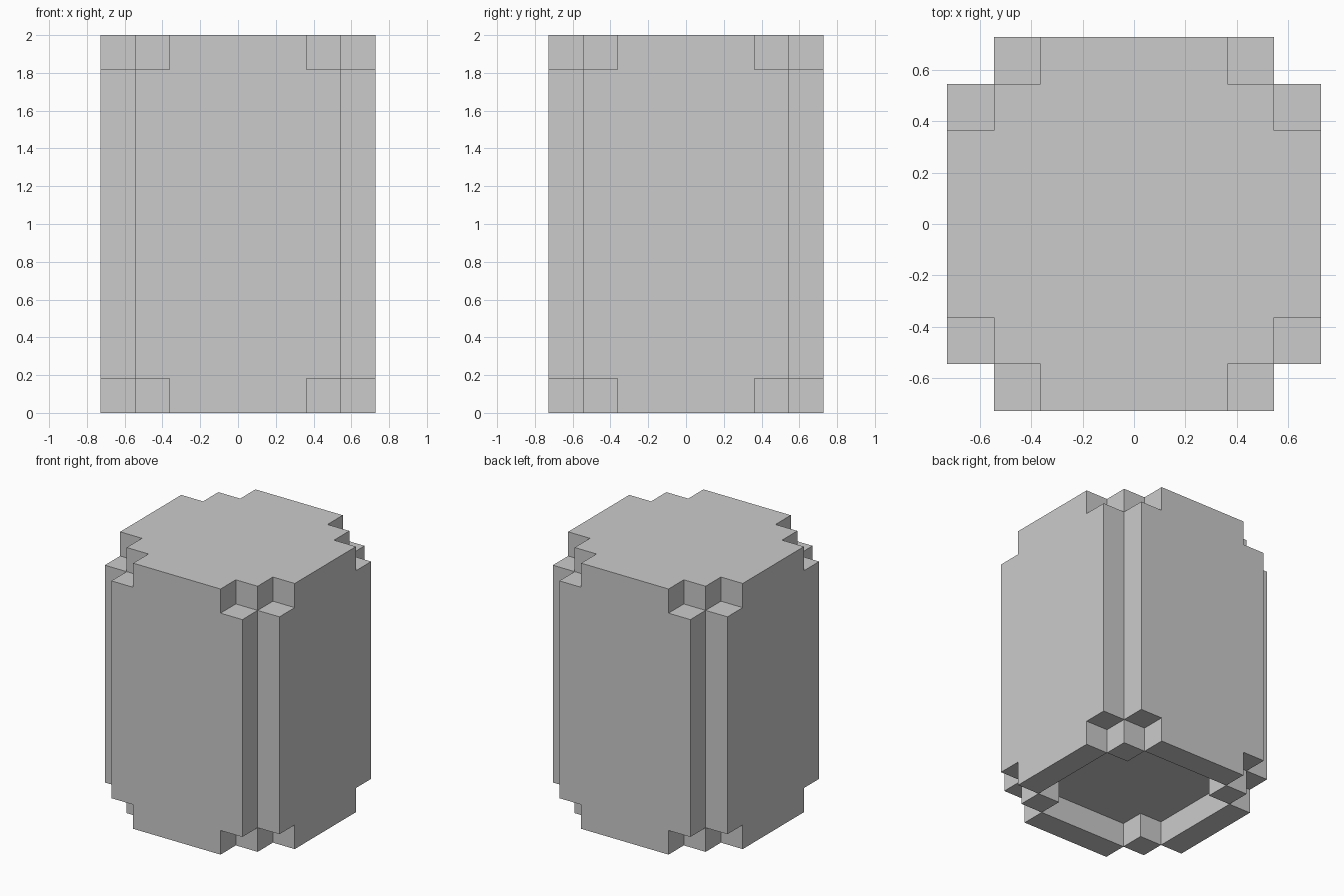
import bpy, bmesh, math
from mathutils import Vector

if "Cube" in bpy.data.objects:
    bpy.data.objects.remove(bpy.data.objects["Cube"])

U = 2 / 11            # block unit: the model is 8 x 8 x 11 units
HALF, HEIGHT = 4, 11


def stepped(a, b, steps):
    """True when cell (a, b), measured outward from the centre, is inside a stepped outline."""
    return any(a < w and b < d for w, d in steps)


BODY = [(4, 3), (3, 4)]             # square with one notch per corner
CAP = [(4, 2), (3, 3), (2, 4)]      # square with two steps per corner
HOLLOW = [(3, 2), (2, 3)]           # recess under the base


def part_at(x, y, z):
    """Name of the part filling a cell, or None when empty."""
    a = x if x >= 0 else -x - 1
    b = y if y >= 0 else -y - 1
    if 1 <= z <= HEIGHT - 2:
        return "body" if stepped(a, b, BODY) else None
    if z == HEIGHT - 1:
        return "top_cap" if stepped(a, b, CAP) else None
    if z == 0 and stepped(a, b, CAP) and not stepped(a, b, HOLLOW):
        return "base_rim"
    return None


def build(name):
    """Make the outer skin of one part, leaving out faces hidden between parts."""
    bm = bmesh.new()
    for x in range(-HALF, HALF):
        for y in range(-HALF, HALF):
            for z in range(HEIGHT):
                if part_at(x, y, z) != name:
                    continue
                cell = Vector((x, y, z))
                centre = cell + Vector((.5, .5, .5))
                for axis in range(3):
                    for sign in (-1, 1):
                        n = Vector((0, 0, 0))
                        n[axis] = sign
                        if part_at(*(int(c) for c in cell + n)):
                            continue
                        u = Vector((0, 0, 0))
                        u[(axis + 1) % 3] = .5
                        v = n.cross(u)
                        mid = centre + n * .5
                        ring = (-u - v, u - v, u + v, v - u)
                        bm.faces.new([bm.verts.new((mid + r) * U) for r in ring])
    # Merge the small squares into large flat faces
    bmesh.ops.remove_doubles(bm, verts=bm.verts, dist=U * .01)
    bmesh.ops.dissolve_limit(bm, angle_limit=math.radians(1),
                             verts=bm.verts, edges=bm.edges)
    mesh = bpy.data.meshes.new(name)
    bm.to_mesh(mesh)
    bm.free()
    bpy.context.collection.objects.link(bpy.data.objects.new(name, mesh))


# Notched body, stepped top layer, and hollow stepped foot
for part in ("body", "top_cap", "base_rim"):
    build(part)
